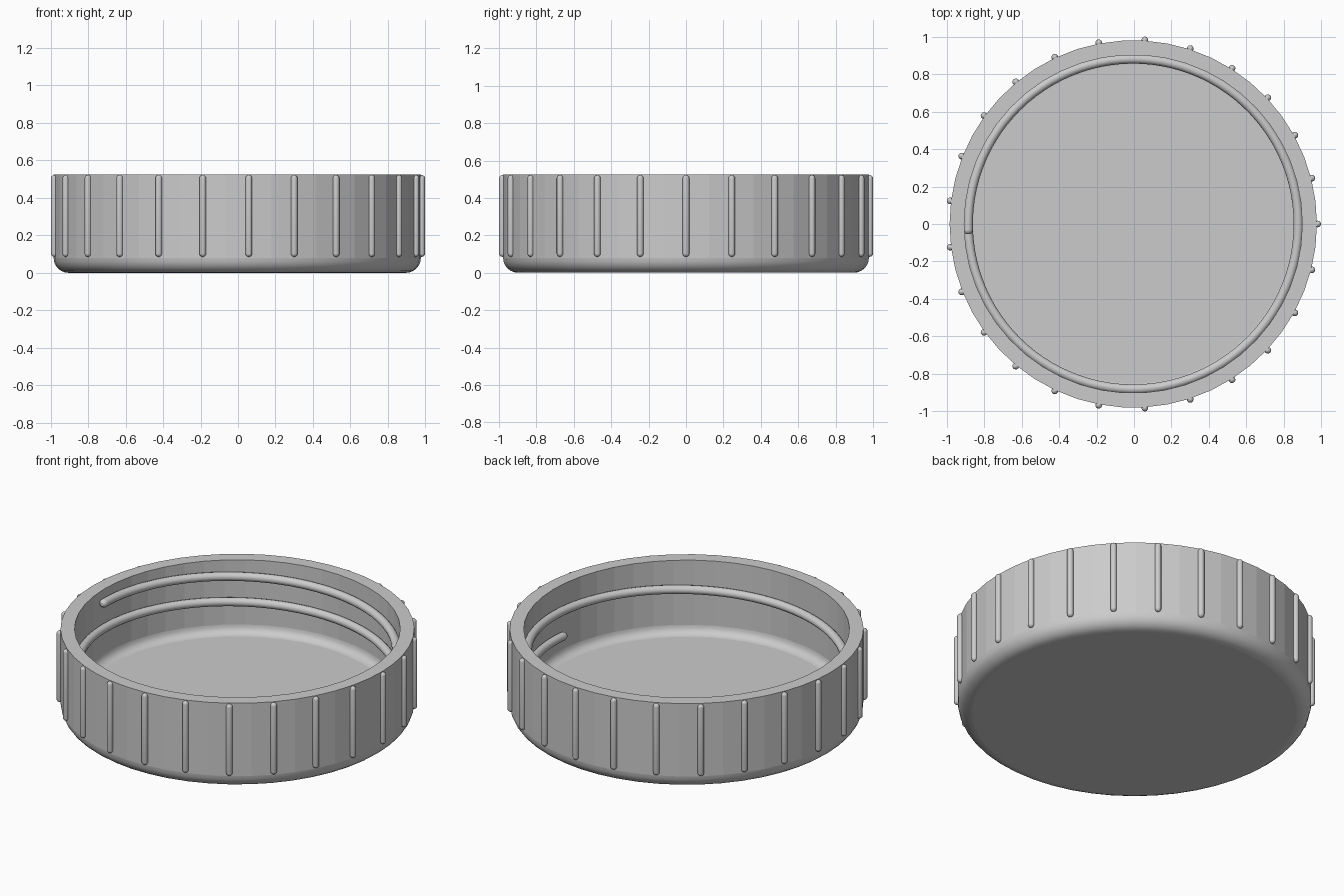
import bpy, bmesh, math
from mathutils import Vector, Matrix

if "Cube" in bpy.data.objects:
    bpy.data.objects.remove(bpy.data.objects["Cube"], do_unlink=True)

SHIFT = -0.004          # the odd rib count puts the axis slightly off centre
RIBS = 25
SEGMENTS = RIBS * 2
HEIGHT = 0.525

grey = bpy.data.materials.new("light grey plastic")
grey.use_nodes = True
colour = (0.6, 0.6, 0.6, 1)
grey.diffuse_color = colour
grey.node_tree.nodes["Principled BSDF"].inputs["Base Color"].default_value = colour


def finish(bm, name):
    bmesh.ops.recalc_face_normals(bm, faces=bm.faces)
    mesh = bpy.data.meshes.new(name)
    bm.to_mesh(mesh)
    bm.free()
    mesh.materials.append(grey)
    obj = bpy.data.objects.new(name, mesh)
    obj.location.x = SHIFT
    bpy.context.collection.objects.link(obj)
    return obj


def arc(cx, cz, r, start, end, steps):
    for i in range(steps + 1):
        a = math.radians(start + (end - start) * i / steps)
        yield (cx + r * math.cos(a), cz + r * math.sin(a))


def loft(bm, rings):
    """Skin a list of closed rings of points and cap both ends."""
    loops = [[bm.verts.new(p) for p in ring] for ring in rings]
    n = len(loops[0])
    for a, b in zip(loops, loops[1:]):
        for i in range(n):
            j = (i + 1) % n
            bm.faces.new((a[i], a[j], b[j], b[i])).smooth = True
    bm.faces.new(loops[0][::-1])
    bm.faces.new(loops[-1])


def circle(r, z, n):
    return [Vector((r * math.cos(2 * math.pi * i / n), r * math.sin(2 * math.pi * i / n), z))
            for i in range(n)]


# Lid body: underside, rounded lower edge, faceted wall, rim, inner wall, floor
profile = [*arc(0.90, 0.08, 0.08, -90, 0, 6), (0.98, HEIGHT), (0.902, HEIGHT),
           *arc(0.852, 0.13, 0.05, 0, -90, 5)]
bm = bmesh.new()
loft(bm, [circle(r, z, SEGMENTS) for r, z in profile])
for f in bm.faces:
    f.smooth = 0.05 < abs(f.normal.z) < 0.999 or len(f.verts) > 4
bm.normal_update()
for f in bm.faces:
    f.smooth = 0.05 < abs(f.normal.z) < 0.999
finish(bm, "lid_body")

# Grip ribs: upright rods with rounded ends
bm = bmesh.new()
rod_r, low, high = 0.018, 0.085, 0.522
rod = [*arc(0, low + rod_r, rod_r, -85, 0, 4), *arc(0, high - rod_r, rod_r, 0, 85, 4)]
for k in range(RIBS):
    place = Matrix.Rotation(2 * math.pi * k / RIBS, 4, 'Z') @ Matrix.Translation((0.984, 0, 0))
    loft(bm, [[place @ p for p in circle(r, z, 12)] for r, z in rod])
finish(bm, "grip_ribs")

# Screw thread: a descending spiral bead with rounded ends
bm = bmesh.new()
bead_r, path_r, pitch, top = 0.025, 0.881, 0.155, 0.457
start, sweep, steps = math.radians(182), math.radians(546), 150
stations = [(sweep * i / steps, bead_r) for i in range(steps + 1)]
caps = list(arc(0, 0, bead_r, 8, 68, 3))
stations = ([(-z / path_r, r) for r, z in reversed(caps)] + stations
            + [(sweep + z / path_r, r) for r, z in caps])
rings = []
for t, r in stations:
    out = Vector((math.cos(start - t), math.sin(start - t), 0))
    centre = out * path_r + Vector((0, 0, top - pitch * t / (2 * math.pi)))
    rings.append([centre + out * p.x + Vector((0, 0, p.y)) for p in circle(r, 0, 12)])
loft(bm, rings)
finish(bm, "screw_thread")
